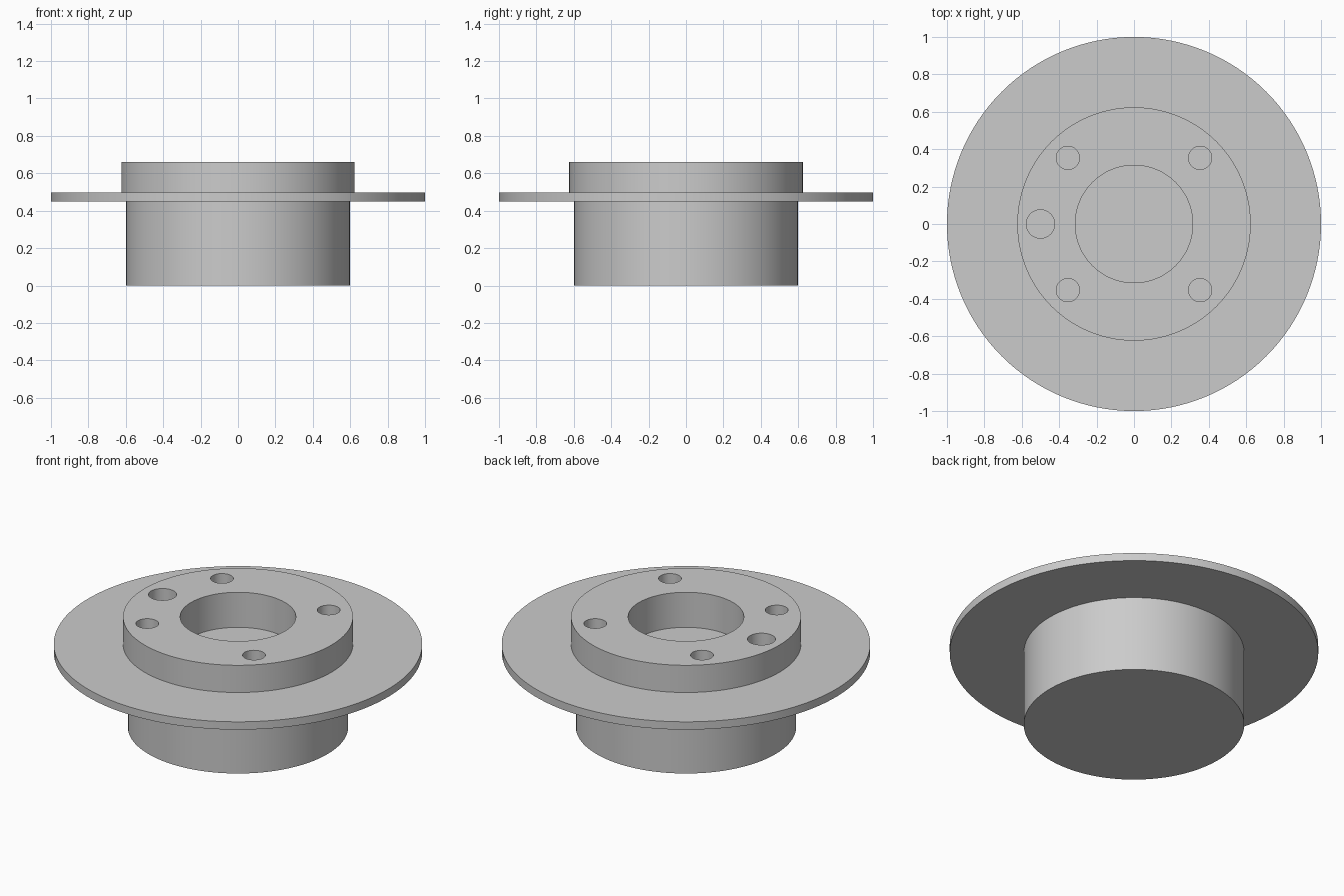
import bpy
import bmesh
from math import cos, sin, radians, tau

cube = bpy.data.objects.get("Cube")
if cube:
    bpy.data.objects.remove(cube, do_unlink=True)

steel = bpy.data.materials.new("grey_steel")
steel.use_nodes = True
colour = (0.6, 0.6, 0.6, 1)
steel.diffuse_color = colour
steel.node_tree.nodes["Principled BSDF"].inputs["Base Color"].default_value = colour

FLANGE_LOW, FLANGE_TOP, HAT_TOP = 0.45, 0.497, 0.66
BARREL_R, HAT_R, BORE_R = 0.598, 0.624, 0.314


def revolve(name, profile, steps, centre=(0, 0)):
    """Spin a radius/height profile about a vertical axis into a closed solid."""
    bm = bmesh.new()
    verts = [bm.verts.new((r, 0, z)) for r, z in profile]
    edges = [bm.edges.new(pair) for pair in zip(verts, verts[1:])]
    bmesh.ops.spin(bm, geom=verts + edges, cent=(0, 0, 0), axis=(0, 0, 1),
                   angle=tau, steps=steps, use_duplicate=False)
    bmesh.ops.remove_doubles(bm, verts=bm.verts, dist=1e-4)
    bmesh.ops.recalc_face_normals(bm, faces=bm.faces)
    mesh = bpy.data.meshes.new(name)
    bm.to_mesh(mesh)
    bm.free()
    mesh.materials.append(steel)
    obj = bpy.data.objects.new(name, mesh)
    obj.location = (*centre, 0)
    bpy.context.collection.objects.link(obj)
    return obj


# Disc: lower barrel, thin flange, raised hat and blind centre bore
disc = revolve("brake_disc", [
    (0, 0), (BARREL_R, 0), (BARREL_R, FLANGE_LOW),
    (1, FLANGE_LOW), (1, FLANGE_TOP), (HAT_R, FLANGE_TOP),
    (HAT_R, HAT_TOP), (BORE_R, HAT_TOP), (BORE_R, FLANGE_LOW), (0, FLANGE_LOW),
], 128)

# Four bolt holes on a circle, plus one larger locating hole
holes = [(angle, 0.062) for angle in (45, 135, 225, 315)] + [(180, 0.076)]
bpy.context.view_layer.objects.active = disc
for angle, radius in holes:
    a = radians(angle)
    cutter = revolve("hole_cutter", [
        (0, FLANGE_LOW), (radius, FLANGE_LOW), (radius, 0.8), (0, 0.8),
    ], 48, (0.5 * cos(a), 0.5 * sin(a)))
    cutter.hide_render = True
    cut = disc.modifiers.new("hole", 'BOOLEAN')
    cut.operation = 'DIFFERENCE'
    cut.solver = 'EXACT'
    cut.object = cutter
    bpy.context.view_layer.update()
    bpy.ops.object.modifier_apply(modifier=cut.name)
    bpy.data.objects.remove(cutter, do_unlink=True)

# Smooth round walls, sharp rims
bpy.ops.object.select_all(action='DESELECT')
disc.select_set(True)
bpy.ops.object.shade_smooth_by_angle(angle=radians(30))
